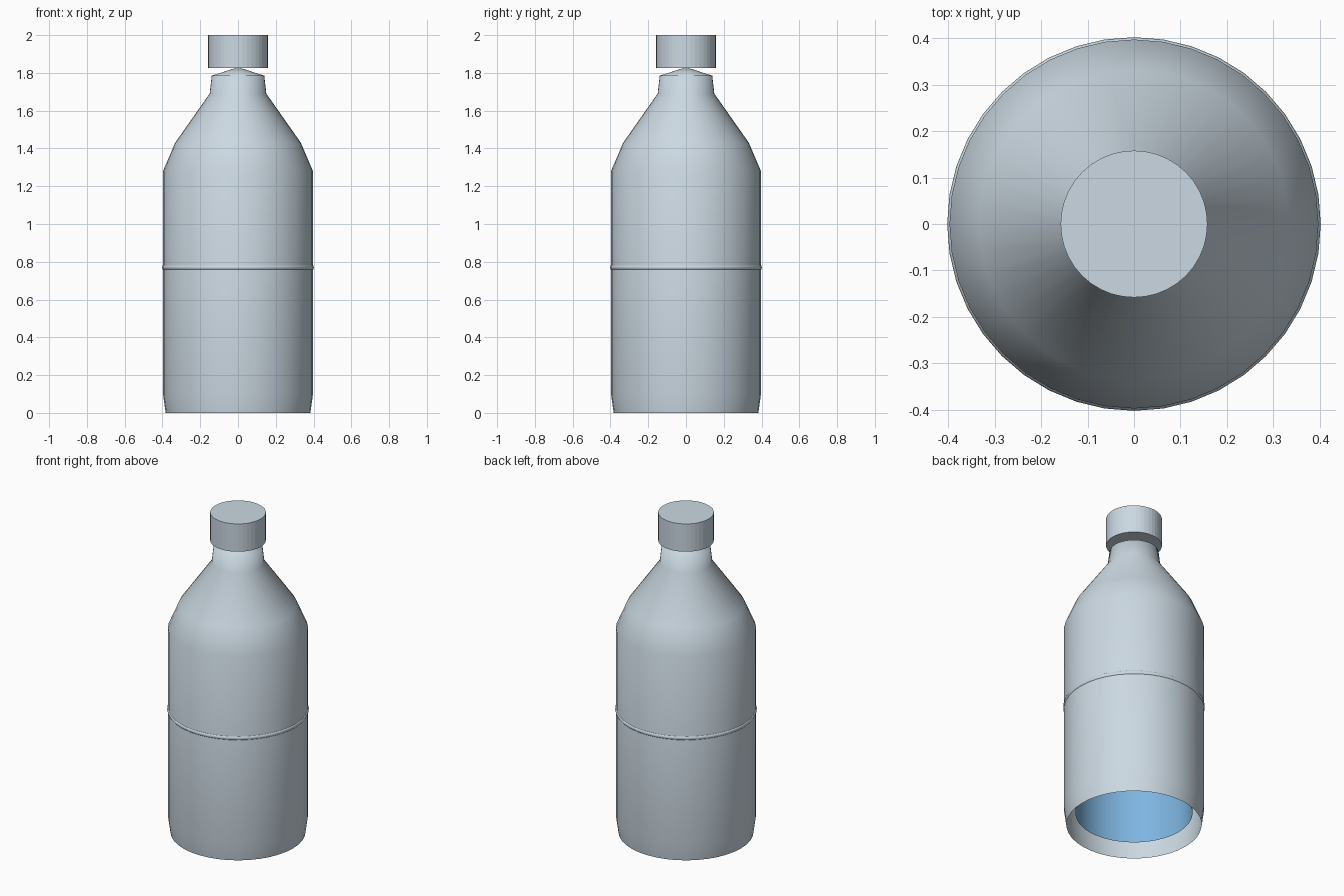
import bpy
import bmesh
import math

if "Cube" in bpy.data.objects:
    bpy.data.objects.remove(bpy.data.objects["Cube"], do_unlink=True)

SIDES = 40


def make_material(name, rgb):
    mat = bpy.data.materials.new(name)
    mat.use_nodes = True
    mat.diffuse_color = (*rgb, 1)
    mat.node_tree.nodes["Principled BSDF"].inputs["Base Color"].default_value = (*rgb, 1)
    return mat


def lathe(name, profile, mat, smooth_angle, closed=False):
    """Spin a (radius, height) profile around z; zero radius gives a pole."""
    bm = bmesh.new()
    verts = [bm.verts.new((r, 0, z)) for r, z in profile]
    edges = [bm.edges.new(pair) for pair in zip(verts, verts[1:])]
    if closed:
        edges.append(bm.edges.new((verts[-1], verts[0])))
    bmesh.ops.spin(bm, geom=verts + edges, cent=(0, 0, 0), axis=(0, 0, 1),
                   angle=math.tau, steps=SIDES, use_merge=True)
    bmesh.ops.remove_doubles(bm, verts=bm.verts, dist=0.0001)
    bmesh.ops.recalc_face_normals(bm, faces=bm.faces)
    mesh = bpy.data.meshes.new(name)
    bm.to_mesh(mesh)
    bm.free()
    mesh.materials.append(mat)
    obj = bpy.data.objects.new(name, mesh)
    bpy.context.collection.objects.link(obj)
    bpy.ops.object.select_all(action="DESELECT")
    obj.select_set(True)
    bpy.context.view_layer.objects.active = obj
    bpy.ops.object.shade_smooth_by_angle(angle=math.radians(smooth_angle))
    return obj


shell = make_material("pale blue grey", (0.60, 0.69, 0.76))
blue = make_material("water blue", (0.21, 0.46, 0.75))

# Bottle shell, open underneath, with shoulder and neck
lathe("bottle_body", [(0.383, 0), (0.397, 0.1), (0.397, 1.28), (0.333, 1.43),
                      (0.15, 1.69), (0.139, 1.785), (0, 1.83)], shell, 75)

# Thin raised band around the middle
band = [(0.386 + 0.016 * math.cos(math.tau * i / 10),
         0.77 + 0.016 * math.sin(math.tau * i / 10)) for i in range(10)]
lathe("middle_band", band, shell, 60, closed=True)

# Screw cap
lathe("cap", [(0, 1.826), (0.158, 1.826), (0.158, 2), (0, 2)], shell, 5)

# Liquid column inside the shell, open underneath
lathe("liquid", [(0.332, 0.076), (0.332, 1.2), (0, 1.2)], blue, 30)
